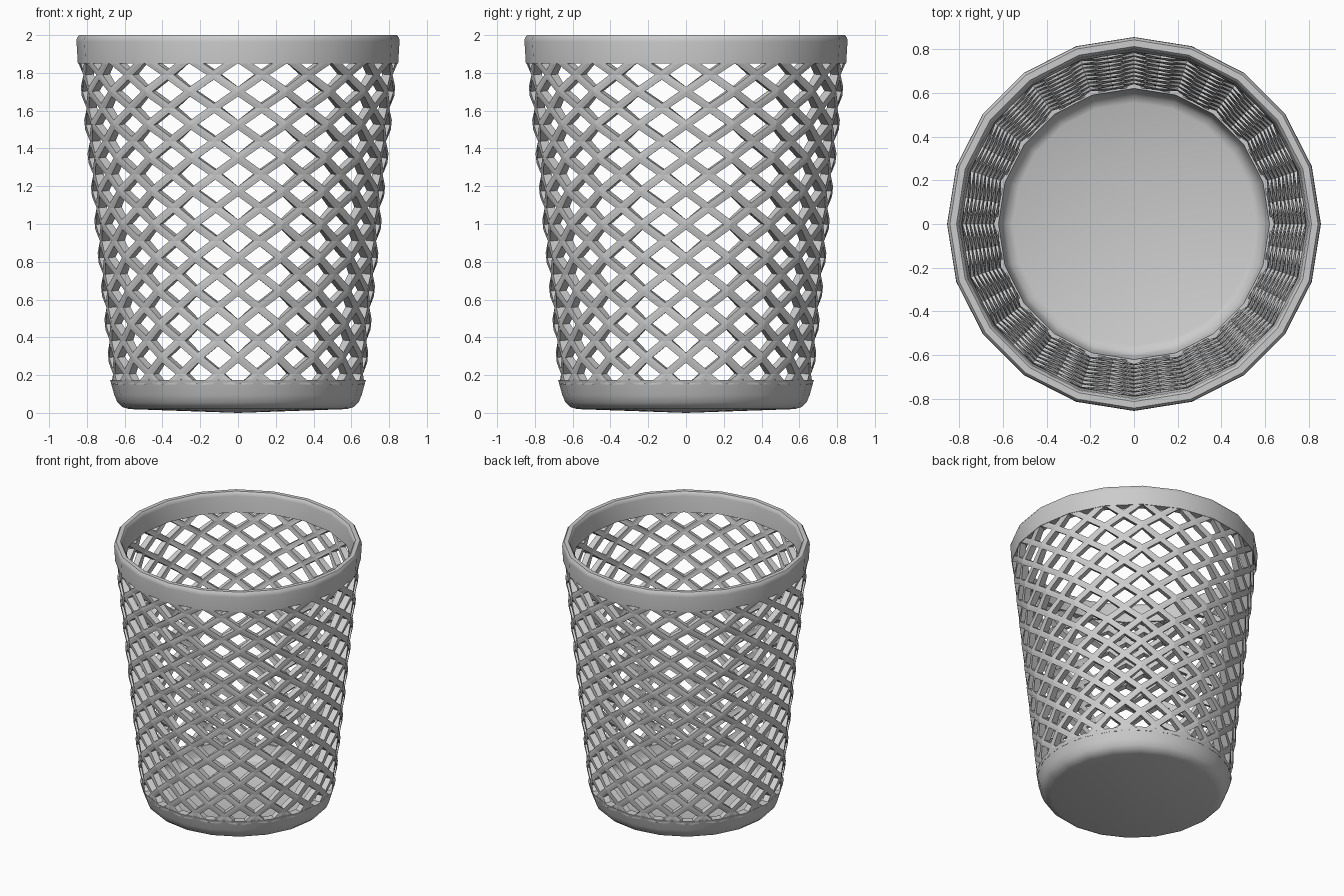
import bpy, bmesh, math

if "Cube" in bpy.data.objects:
    bpy.data.objects.remove(bpy.data.objects["Cube"])

SIDES = 20
STEP = math.pi / SIDES          # half of one side, 9 degrees


def finish(bm, name):
    mesh = bpy.data.meshes.new(name)
    bm.to_mesh(mesh)
    bm.free()
    obj = bpy.data.objects.new(name, mesh)
    bpy.context.collection.objects.link(obj)
    bpy.ops.object.select_all(action='DESELECT')
    bpy.context.view_layer.objects.active = obj
    obj.select_set(True)
    return obj


def lathe(name, profile, closed):
    """Turn an (r, z) profile into a 20-sided ring or cup."""
    bm = bmesh.new()
    pts = [bm.verts.new((r, 0, z)) for r, z in profile]
    pairs = list(zip(pts, pts[1:]))
    if closed:
        pairs.append((pts[-1], pts[0]))
    edges = [bm.edges.new(p) for p in pairs]
    bmesh.ops.spin(bm, geom=pts + edges, cent=(0, 0, 0), axis=(0, 0, 1),
                   angle=2 * math.pi, steps=SIDES, use_duplicate=False)
    bmesh.ops.remove_doubles(bm, verts=bm.verts, dist=0.0005)
    bmesh.ops.recalc_face_normals(bm, faces=bm.faces)
    obj = finish(bm, name)
    bpy.ops.object.shade_smooth_by_angle(angle=math.radians(40))
    return obj


# Top rim band with rounded lip
lathe("rim", [(0.848, 1.85), (0.855, 1.965), (0.853, 1.985), (0.842, 2.0),
              (0.812, 2.0), (0.802, 1.99), (0.798, 1.97), (0.788, 1.85)], True)

# Solid cup at the bottom with rounded foot and floor
lathe("base_cup", [(0, 0), (0.575, 0.02), (0.61, 0.03), (0.638, 0.055),
                   (0.655, 0.095), (0.677, 0.175), (0.62, 0.175),
                   (0.608, 0.11), (0.59, 0.075), (0.555, 0.06), (0, 0.05)], False)

# Lattice wall: diamond cells on the 20-sided tapered wall
bm = bmesh.new()
Z0, DZ, ROWS = 0.117, 0.088, 20
grid = {}


def node(i, j):
    key = (i % (2 * SIDES), j)
    if key not in grid:
        z = Z0 + DZ * j
        r = 0.657 + 0.1015 * z
        if i % 2:
            r *= math.cos(STEP)
        a = i * STEP
        grid[key] = bm.verts.new((r * math.cos(a), r * math.sin(a), z))
    return grid[key]


for j in range(ROWS + 1):
    for i in range(2 * SIDES):
        if (i + j) % 2:
            bm.faces.new((node(i - 1, j), node(i, j - 1),
                          node(i + 1, j), node(i, j + 1)))
bm.normal_update()

# Open every cell, then trim the wall inside the two bands
cells = list(bm.faces)
bmesh.ops.inset_individual(bm, faces=cells, thickness=0.021, use_even_offset=True)
bmesh.ops.delete(bm, geom=cells, context='FACES')
for z, n in ((0.15, -1), (1.875, 1)):
    bmesh.ops.bisect_plane(bm, geom=bm.verts[:] + bm.edges[:] + bm.faces[:],
                           plane_co=(0, 0, z), plane_no=(0, 0, n), clear_outer=True)
lattice = finish(bm, "lattice_wall")
solid = lattice.modifiers.new("thickness", 'SOLIDIFY')
solid.thickness = 0.045
solid.offset = -1
